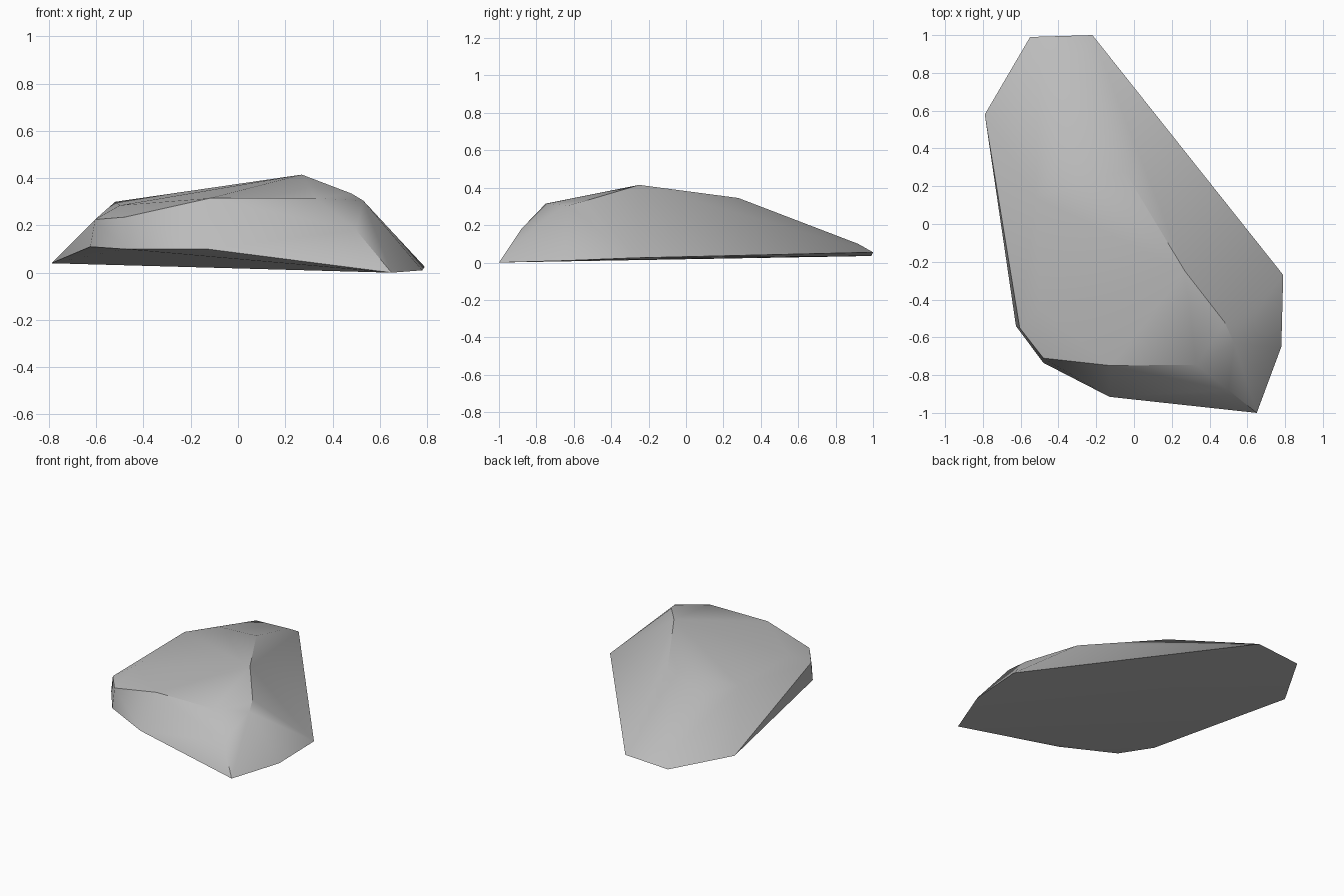
import bpy
import bmesh
import math

# Remove the default cube only
default_cube = bpy.data.objects.get("Cube")
if default_cube:
    bpy.data.objects.remove(default_cube, do_unlink=True)


def flat_material(name, colour):
    material = bpy.data.materials.new(name)
    material.use_nodes = True
    material.diffuse_color = colour
    for node in material.node_tree.nodes:
        if node.type == "BSDF_PRINCIPLED":
            node.inputs["Base Color"].default_value = colour
            node.inputs["Roughness"].default_value = 0.9
    return material


def hull_object(name, corner_groups, material):
    """Wrap a set of corner points in a convex faceted skin."""
    mesh = bpy.data.meshes.new(name)
    bm = bmesh.new()
    for group in corner_groups:
        for corner in group:
            bm.verts.new(corner)
    result = bmesh.ops.convex_hull(bm, input=bm.verts[:])
    spare = set(result["geom_interior"] + result["geom_unused"])
    spare_verts = [item for item in spare if isinstance(item, bmesh.types.BMVert)]
    bmesh.ops.delete(bm, geom=spare_verts, context="VERTS")
    bmesh.ops.recalc_face_normals(bm, faces=bm.faces[:])
    bm.to_mesh(mesh)
    bm.free()
    rock = bpy.data.objects.new(name, mesh)
    bpy.context.collection.objects.link(rock)
    mesh.materials.append(material)
    return rock


# Flat underside, resting on its front corner
underside = [
    (0.65, -1, 0), (0.78, -0.65, 0.01), (0.79, -0.27, 0.025),
    (-0.22, 1, 0.055), (-0.55, 0.99, 0.035), (-0.79, 0.58, 0.04),
]

# Raised lower lip along the undercut front
front_lip = [(-0.13, -0.915, 0.1), (-0.48, -0.735, 0.1), (-0.625, -0.54, 0.11)]

# Shoulder where the sides turn into the top
shoulder = [
    (0.5, -0.88, 0.18), (0.53, -0.63, 0.305), (0.33, -0.745, 0.315),
    (-0.12, -0.75, 0.315), (-0.48, -0.71, 0.235), (-0.605, -0.55, 0.225),
    (-0.5, -0.45, 0.285), (-0.52, 0.14, 0.3), (-0.4, 0.35, 0.29),
    (-0.25, 0.92, 0.1), (-0.5, 0.92, 0.09),
]

# Sharp crest across the top
crest = [(0.48, -0.52, 0.335), (0.27, -0.25, 0.415), (-0.05, 0.28, 0.345)]

stone = flat_material("stone grey", (0.5, 0.5, 0.5, 1))
rock = hull_object("rock", [underside, front_lip, shoulder, crest], stone)

# Soft facets with the strongest edges kept crisp
bpy.ops.object.select_all(action="DESELECT")
rock.select_set(True)
bpy.context.view_layer.objects.active = rock
bpy.ops.object.shade_smooth_by_angle(angle=math.radians(32))
